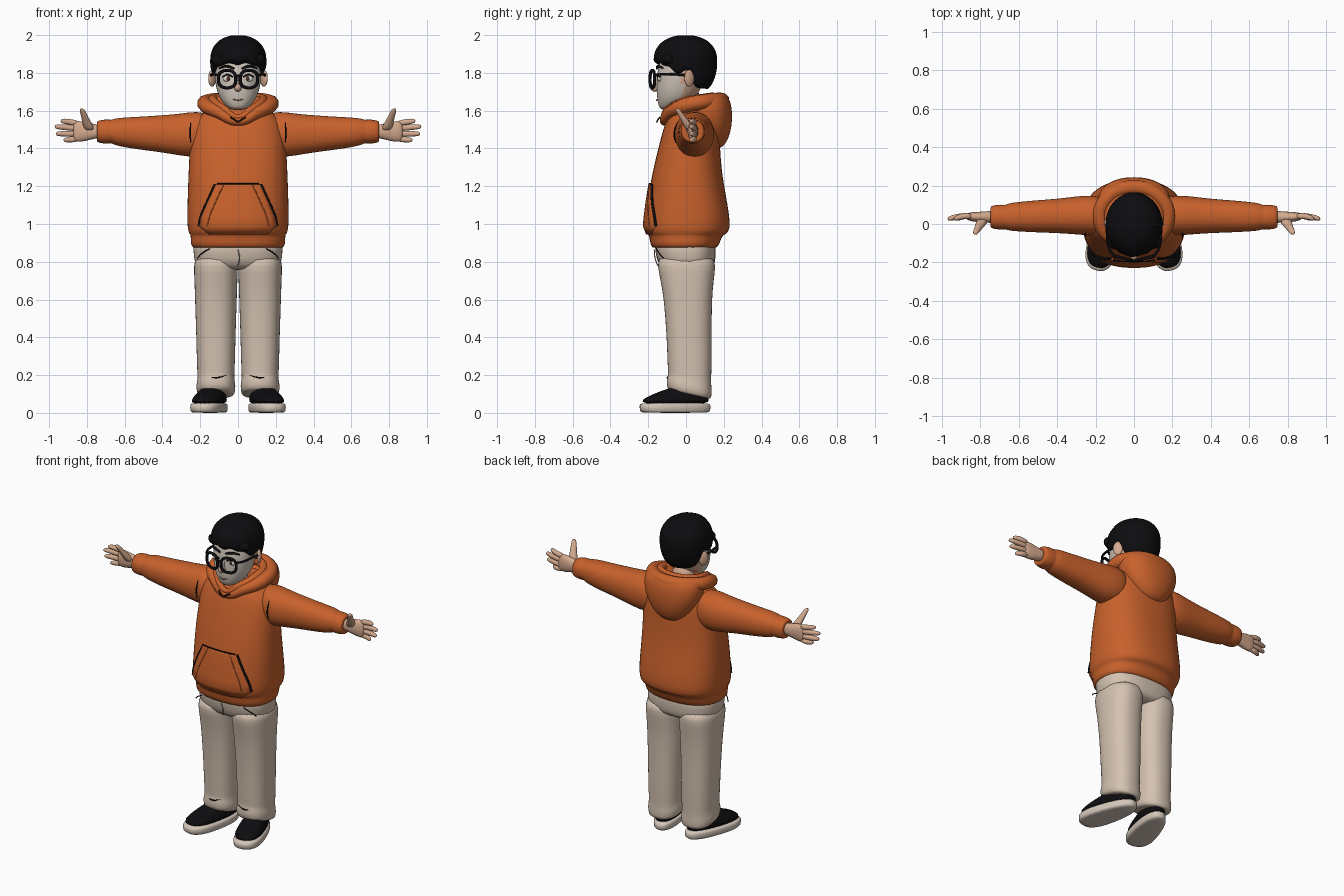
import bpy, bmesh, math
from mathutils import Vector, Matrix

if "Cube" in bpy.data.objects:
    bpy.data.objects.remove(bpy.data.objects["Cube"])


def material(name, color):
    mat = bpy.data.materials.new(name)
    mat.use_nodes = True
    mat.diffuse_color = (*color, 1)
    node = next(n for n in mat.node_tree.nodes if n.type == "BSDF_PRINCIPLED")
    node.inputs["Base Color"].default_value = (*color, 1)
    node.inputs["Roughness"].default_value = 0.8
    return mat


orange = material("hoodie orange", (0.58, 0.12, 0.025))
beige = material("trouser beige", (0.66, 0.54, 0.44))
skin = material("warm skin", (0.66, 0.40, 0.27))
pale = material("pale face", (0.62, 0.55, 0.48))
black = material("black", (0.004, 0.004, 0.005))
rubber = material("sole cream", (0.66, 0.57, 0.49))
white = material("eye white", (0.8, 0.78, 0.74))
brown = material("eye brown", (0.08, 0.03, 0.015))
lip = material("lip pink", (0.42, 0.2, 0.15))


def finish(name, bm, mat, subdiv=0):
    bmesh.ops.recalc_face_normals(bm, faces=bm.faces)
    mesh = bpy.data.meshes.new(name)
    bm.to_mesh(mesh)
    bm.free()
    mesh.materials.append(mat)
    for poly in mesh.polygons:
        poly.use_smooth = True
    obj = bpy.data.objects.new(name, mesh)
    bpy.context.scene.collection.objects.link(obj)
    if subdiv:
        obj.modifiers.new("smooth", "SUBSURF").levels = subdiv
        obj.modifiers["smooth"].render_levels = subdiv
    return obj


def skin_rings(bm, rows):
    """Bridge closed rows of points and cap both ends."""
    rows = [[bm.verts.new(p) for p in row] for row in rows]
    n = len(rows[0])
    for low, high in zip(rows, rows[1:]):
        for i in range(n):
            bm.faces.new((low[i], low[(i + 1) % n], high[(i + 1) % n], high[i]))
    bm.faces.new(rows[0])
    bm.faces.new(rows[-1])


def oval(i, n, power):
    t = math.tau * i / n
    c, s = math.cos(t), math.sin(t)
    return (math.copysign(abs(c) ** (2 / power), c),
            math.copysign(abs(s) ** (2 / power), s))


def loft_z(name, rings, mat, cx=0, n=28, power=2.2, subdiv=1):
    """Rings: height, half width, front y, back y."""
    bm = bmesh.new()
    skin_rings(bm, [[(cx + o[0] * w, (f + b) / 2 + o[1] * (b - f) / 2, z)
                     for o in (oval(i, n, power) for i in range(n))]
                    for z, w, f, b in rings])
    return finish(name, bm, mat, subdiv)


def loft_x(name, rings, mat, side, n=20, power=2.2):
    """Rings: distance out, centre y, half depth, low z, high z."""
    bm = bmesh.new()
    skin_rings(bm, [[(side * x, y + o[0] * d, (lo + hi) / 2 + o[1] * (hi - lo) / 2)
                     for o in (oval(i, n, power) for i in range(n))]
                    for x, y, d, lo, hi in rings])
    return finish(name, bm, mat, 1)


def tube(name, points, radius, mat, cyclic=False, sizes=None):
    curve = bpy.data.curves.new(name, "CURVE")
    curve.dimensions = "3D"
    curve.bevel_depth = radius
    curve.bevel_resolution = 3
    curve.use_fill_caps = True
    spline = curve.splines.new("BEZIER")
    spline.bezier_points.add(len(points) - 1)
    for i, (bp, p) in enumerate(zip(spline.bezier_points, points)):
        bp.co = p
        bp.radius = sizes[i] if sizes else 1
        bp.handle_left_type = bp.handle_right_type = "AUTO"
    spline.use_cyclic_u = cyclic
    curve.materials.append(mat)
    obj = bpy.data.objects.new(name, curve)
    bpy.context.scene.collection.objects.link(obj)
    bpy.ops.object.select_all(action="DESELECT")
    obj.select_set(True)
    bpy.context.view_layer.objects.active = obj
    bpy.ops.object.convert(target="MESH")
    return bpy.context.view_layer.objects.active


def ball(name, center, size, mat, turn=0):
    bm = bmesh.new()
    bmesh.ops.create_uvsphere(bm, u_segments=20, v_segments=12, radius=1)
    bm.transform(Matrix.Translation(center) @ Matrix.Rotation(turn, 4, "Z")
                 @ Matrix.Diagonal((*size, 1)))
    return finish(name, bm, mat)


def lerp(table, x):
    for a, b in zip(table, table[1:]):
        if x <= b[0]:
            k = max(0, (x - a[0]) / (b[0] - a[0]))
            return [p + (q - p) * k for p, q in zip(a, b)]
    return table[-1]


# Hoodie body with ribbed waistband
torso = [(.87, .238, -.175, .16), (.88, .25, -.187, .172), (.93, .252, -.195, .19),
         (.942, .252, -.198, .2), (.955, .264, -.218, .228), (1.0, .271, -.22, .236),
         (1.1, .269, -.208, .222), (1.2, .266, -.192, .203), (1.3, .262, -.172, .188),
         (1.4, .257, -.148, .182), (1.5, .25, -.122, .175), (1.56, .222, -.1, .165),
         (1.6, .17, -.075, .14), (1.63, .1, -.04, .1)]
loft_z("hoodie_body", torso, orange, power=2.4)


def front(x, z, lift=0.0):
    _, w, f, b = lerp(torso, z)
    return Vector((x, (f + b) / 2 - (b - f) / 2 * (1 - abs(x / w) ** 2.4) ** (1 / 2.4) - lift, z))


# Front pouch pocket following the body, with dark openings
pocket = [(.945, .155), (.99, .208), (1.04, .196), (1.12, .162), (1.2, .125), (1.21, .12)]
bm = bmesh.new()
cols = 16
grid = [[bm.verts.new(front(w * (2 * i / cols - 1), z, .009)) for i in range(cols + 1)]
        for z, w in pocket]
for a, b in zip(grid, grid[1:]):
    for i in range(cols):
        bm.faces.new((a[i], a[i + 1], b[i + 1], b[i]))
finish("pocket", bm, orange).modifiers.new("thick", "SOLIDIFY").thickness = .01
tube("pocket_top_seam", [front(x / 100, 1.212, .006) for x in range(-11, 12, 2)], .004, black)
for s in (-1, 1):
    tube("pocket_opening", [front(s * w, z, .003) for z, w in pocket[1:]], .007, black)
    tube("pocket_stitch", [front(s * (w - .045), z, .008) for z, w in pocket[1:]], .003, orange)

# Draped hood behind the neck and folded collar
loft_z("hood", [(1.4, .04, .13, .185), (1.43, .095, .08, .215), (1.48, .145, .03, .235),
                (1.55, .182, 0, .247), (1.62, .195, -.01, .243), (1.67, .182, 0, .228),
                (1.685, .16, .015, .205), (1.66, .13, .0, .18), (1.58, .1, .0, .14)], orange)
for name, r, pts in (
        ("hood_outer_rim", .04, [(0, -.115, 1.545), (.1, -.085, 1.59), (.17, .0, 1.628),
                                 (.15, .12, 1.65), (0, .19, 1.655)]),
        ("hood_inner_rim", .026, [(0, -.118, 1.565), (.07, -.095, 1.605), (.128, -.01, 1.645),
                                  (.11, .1, 1.665), (0, .145, 1.67)])):
    loop = pts + [(-x, y, z) for x, y, z in pts[-2:0:-1]]
    tube(name, loop, r, orange, True, [.6, .8, 1, 1, 1, 1, 1, .8])
for s in (-1, 1):
    tube("collar_notch", [(0, -.155, 1.54), (s * .02, -.148, 1.553), (s * .04, -.138, 1.565)],
         .004, black)

for s in (-1, 1):
    # Sleeve, cuff and armhole seam
    loft_x("sleeve", [(.12, .045, .09, 1.39, 1.58), (.22, .045, .108, 1.35, 1.6),
                      (.3, .045, .1, 1.36, 1.585), (.4, .042, .09, 1.378, 1.577),
                      (.5, .04, .085, 1.39, 1.57), (.6, .038, .078, 1.405, 1.565),
                      (.655, .037, .072, 1.417, 1.56), (.672, .036, .062, 1.43, 1.55),
                      (.685, .036, .067, 1.423, 1.556), (.738, .036, .062, 1.428, 1.55),
                      (.75, .036, .052, 1.438, 1.54), (.74, .036, .035, 1.455, 1.525)], orange, s)
    tube("armhole_seam", [(s * .252, .045 - .107 * math.sqrt(1 - ((z - 1.475) / .12) ** 2), z)
                          for z in (1.43, 1.46, 1.5, 1.54)], .004, black, sizes=[.4, 1, 1, .4])
    # Hand with four fingers and a thumb
    loft_x("palm", [(.72, .036, .034, 1.455, 1.525), (.76, .037, .03, 1.452, 1.528),
                    (.8, .036, .028, 1.44, 1.54), (.85, .038, .024, 1.432, 1.548),
                    (.875, .038, .016, 1.44, 1.54)], skin, s)
    for base, tip, reach in ((1.533, 1.545, .94), (1.505, 1.515, .972),
                             (1.477, 1.478, .965), (1.45, 1.445, .925)):
        loft_x("finger", [(x, y, r, z - r, z + r) for x, y, r, z in
                          ((.84, .04, .016, base), (.89, .043, .0165, (base + tip) / 2),
                           (reach - .02, .032, .0145, tip), (reach, .026, .009, tip))],
               skin, s, 12)
    loft = [(1.49, .03, .0, .05), (1.53, .027, -.018, .03), (1.57, .018, -.04, -.004),
            (1.6, .016, -.056, -.026), (1.612, .009, -.058, -.036)]
    thumb = loft_z("thumb", loft, skin, n=12)
    for v in thumb.data.vertices:
        v.co.x += s * (.782 + (v.co.z - 1.49) * .38)

    # Trouser leg with a slightly flared, slanted hem
    leg = loft_z("trouser_leg", [(.1, .088, -.085, .12), (.105, .1, -.1, .135),
                                 (.15, .106, -.105, .138), (.185, .096, -.093, .132),
                                 (.22, .1, -.097, .136), (.4, .104, -.102, .136),
                                 (.6, .111, -.117, .137), (.7, .114, -.135, .147),
                                 (.78, .118, -.152, .158), (.84, .11, -.15, .15)],
                 beige, s * .117, power=2.4)
    for v in leg.data.vertices:
        if v.co.z < .2:
            v.co.z -= v.co.y * .22
    tube("hem_crease", [(s * x, y, z) for x, y, z in ((.06, -.088, .2), (.11, -.1, .187),
                                                    (.17, -.083, .193))],
         .004, black, sizes=[.3, 1, .3])
    tube("trouser_pocket", [(s * .15, -.157, .87), (s * .19, -.142, .845), (s * .215, -.12, .82)],
         .003, black)

    # Slip-on shoe turned outwards
    parts = (("shoe_sole", rubber, [(0, .074, -.185, .182), (.006, .081, -.194, .19),
                                    (.045, .082, -.196, .191), (.053, .077, -.19, .186)]),
             ("shoe_upper", black, [(.045, .076, -.188, .182), (.07, .077, -.182, .182),
                                    (.092, .071, -.14, .178), (.115, .062, -.08, .172),
                                    (.135, .054, -.02, .165), (.14, .045, .0, .155)]))
    for name, mat, rings in parts:
        shoe = loft_z(name, rings, mat, power=2.5)
        for v in shoe.data.vertices:
            v.co.x *= 1 - v.co.y * .9
        shoe.data.transform(Matrix.Translation((s * .146, -.055, 0))
                            @ Matrix.Rotation(s * .27, 4, "Z"))

# Trouser seat
loft_z("trouser_seat", [(.755, .15, -.1, .12), (.775, .225, -.14, .15), (.82, .235, -.158, .158),
                        (.88, .238, -.166, .158), (.92, .236, -.166, .155)], beige, power=2.5)
tube("fly_seam", [(0, -.168, .865), (.008, -.164, .82), (0, -.15, .78)], .003, beige)

# Neck and head, pale at the front
loft_z("neck", [(1.52, .08, -.06, .1), (1.6, .07, -.05, .085), (1.72, .07, -.05, .08)], skin)
head = loft_z("head", [(1.603, .03, -.125, -.06), (1.615, .055, -.143, -.02), (1.65, .088, -.151, .03),
                       (1.69, .108, -.155, .065), (1.74, .12, -.157, .09), (1.8, .127, -.153, .115),
                       (1.87, .125, -.14, .125), (1.93, .1, -.1, .1), (1.96, .05, -.05, .05)], pale)
head.data.materials.append(skin)
for poly in head.data.polygons:
    poly.material_index = int(poly.center.y > -.02 or poly.center.z < 1.61)
ball("nose", (0, -.162, 1.722), (.019, .028, .022), skin)
ball("nose_bridge", (0, -.15, 1.75), (.012, .018, .035), pale)
tube("mouth", [(-.034, -.143, 1.662), (0, -.156, 1.656), (.034, -.143, 1.662)], .004, lip,
     sizes=[.5, 1, .5])

# Ears, eyes, brows and round glasses
for s in (-1, 1):
    ball("ear", (s * .137, .018, 1.772), (.014, .03, .045), skin, s * .6)
    ball("eye", (s * .054, -.138, 1.77), (.026, .012, .017), white)
    ball("iris", (s * .052, -.146, 1.77), (.011, .006, .013), brown)
    tube("eyelid", [(s * .026, -.15, 1.778), (s * .054, -.152, 1.79), (s * .083, -.137, 1.778)],
         .004, black)
    tube("eyebrow", [(s * .02, -.155, 1.823), (s * .06, -.148, 1.835), (s * .1, -.122, 1.825)],
         .008, black, sizes=[.7, 1, .5])
    tube("glasses_rim", [(s * (.058 + .046 * c), -.178 + .012 * c, 1.767 + .046 * d)
                         for c, d in (oval(i, 16, 2.5) for i in range(16))], .0085, black, True)
    tube("glasses_temple", [(s * .104, -.166, 1.79), (s * .128, -.13, 1.792),
                            (s * .14, -.05, 1.792), (s * .142, .02, 1.785)], .007, black)
tube("glasses_bridge", [(-.016, -.187, 1.778), (0, -.192, 1.785), (.016, -.187, 1.778)], .007, black)

# Hair cap: fringe in front, sideburns, cleared ears and a low nape
hairline = [(-1, 1.858), (-.75, 1.85), (-.6, 1.835), (-.4, 1.79), (-.15, 1.785),
            (-.05, 1.82), (.2, 1.815), (.35, 1.72), (.6, 1.7), (1, 1.695)]
bm = bmesh.new()
count, steps = 56, 14
rows = []
for k in range(steps + 1):
    row = []
    for i in range(count):
        t = math.tau * i / count
        c, d = math.cos(t), math.sin(t)
        low = lerp(hairline, d)[1] + .009 * math.sin(9 * t) * (d < -.3)
        z = low + (1.999 - low) * math.sin(math.pi / 2 * k / steps)
        h = (z - 1.865) / (.135 if z > 1.865 else .205)
        r = max(.02, 1 - abs(h) ** 2.3) ** (1 / 2.2)
        lump = 1 + .015 * math.sin(7 * t + 1) * (d < .2)
        row.append((c * .149 * r * lump, -.002 + d * .168 * r * lump, z))
    rows.append(row)
skin_rings(bm, rows)
finish("hair", bm, black, 1)
for x, z in ((-.1, 1.865), (-.04, 1.882), (.05, 1.885), (.105, 1.872)):
    ball("fringe_lock", (x, -.135 + abs(x) * .35, z), (.042, .03, .03), black, x * 4)
